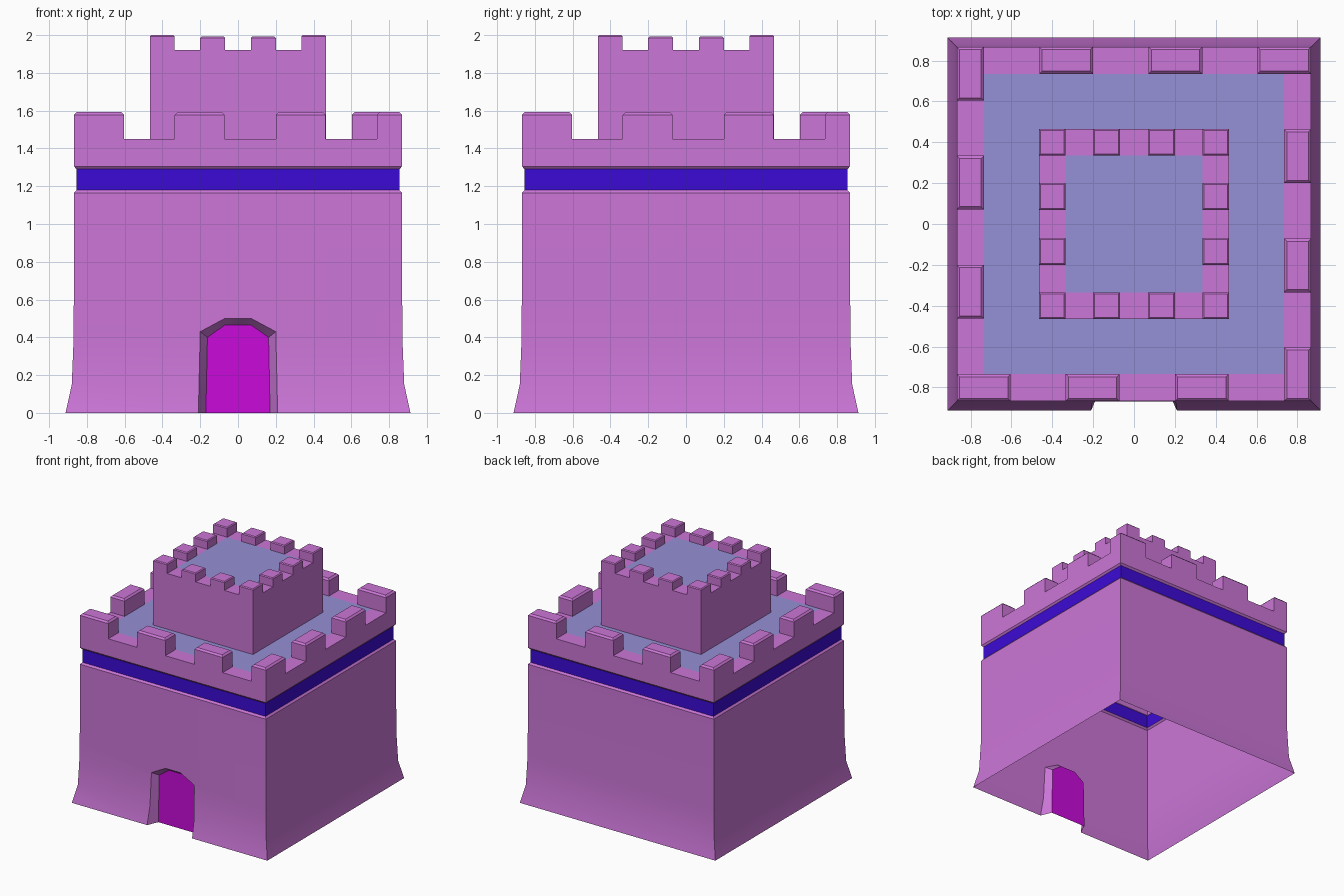
import bpy, bmesh, math
from mathutils import Matrix, Vector

cube = bpy.data.objects.get("Cube")
if cube:
    bpy.data.objects.remove(cube, do_unlink=True)


def material(name, colour):
    mat = bpy.data.materials.new(name)
    mat.use_nodes = True
    mat.diffuse_color = (*colour, 1)
    for node in mat.node_tree.nodes:
        if node.type == 'BSDF_PRINCIPLED':
            node.inputs["Base Color"].default_value = (*colour, 1)
    return mat


PINK, BLUE, FLOOR, DOOR = range(4)
materials = [
    material("wall_pink", (0.60, 0.18, 0.68)),
    material("band_blue", (0.045, 0.003, 0.66)),
    material("roof_lavender", (0.30, 0.28, 0.67)),
    material("door_magenta", (0.58, 0.003, 0.70)),
]


def finish(bm, name):
    mesh = bpy.data.meshes.new(name)
    bm.to_mesh(mesh)
    bm.free()
    obj = bpy.data.objects.new(name, mesh)
    bpy.context.collection.objects.link(obj)
    for mat in materials:
        mesh.materials.append(mat)
    bpy.ops.object.select_all(action='DESELECT')
    obj.select_set(True)
    bpy.context.view_layer.objects.active = obj
    bpy.ops.object.shade_smooth_by_angle(angle=math.radians(30))
    return obj


def square_tower(profile, band=None):
    """Loft square rings of (half width, height); cap the last ring as a roof."""
    bm = bmesh.new()
    rings = [[bm.verts.new((sx * r, sy * r, z))
              for sx, sy in ((-1, -1), (1, -1), (1, 1), (-1, 1))]
             for r, z in profile]
    for i, (low, high) in enumerate(zip(rings, rings[1:])):
        for k in range(4):
            n = (k + 1) % 4
            face = bm.faces.new((low[k], low[n], high[n], high[k]))
            face.material_index = BLUE if i == band else PINK
    bm.faces.new(rings[-1]).material_index = FLOOR
    bm.normal_update()
    return bm


def cut_doorway(bm, outline, depth_y):
    """Cut a convex opening in the front wall and add tapered jambs and a door."""
    inside = [f for f in bm.faces
              if f.normal.y < -0.9 and f.calc_center_median().z < 1]
    for (x0, z0), (x1, z1) in zip(outline, outline[1:]):
        point, normal = Vector((x0, 0, z0)), Vector((z1 - z0, 0, x0 - x1))
        geom = set(inside)
        for f in inside:
            geom.update(f.edges)
            geom.update(f.verts)
        cut = bmesh.ops.bisect_plane(bm, geom=list(geom), dist=1e-5,
                                     plane_co=point, plane_no=normal)
        faces = {g for g in cut["geom"] if isinstance(g, bmesh.types.BMFace)}
        inside = [f for f in faces | set(inside)
                  if (f.calc_center_median() - point).dot(normal) < 0]
    bmesh.ops.delete(bm, geom=inside, context='FACES')

    rim = [e for e in bm.edges
           if e.is_boundary and max(v.co.z for v in e.verts) > 1e-4]
    new = bmesh.ops.extrude_edge_only(bm, edges=rim)["geom"]
    verts = [g for g in new if isinstance(g, bmesh.types.BMVert)]
    for v in verts:
        if abs(v.co.x) > 0.1:
            v.co.x *= 0.81
        v.co.y = depth_y
        v.co.z *= 0.93
    # order around the door middle, so that the panel is one clean polygon
    verts.sort(key=lambda v: math.atan2(v.co.z - 0.2, v.co.x))
    panel = bm.faces.new(verts)
    panel.material_index = DOOR
    panel.normal_update()
    if panel.normal.y > 0:
        panel.normal_flip()


def merlon(bm, x0, x1, y0, y1, z0, z1, bevel, turn):
    """Open-bottomed block with bevelled top edges, turned round the centre."""
    centre = Vector(((x0 + x1) / 2, (y0 + y1) / 2, (z0 + z1) / 2))
    matrix = (Matrix.Rotation(turn, 4, 'Z') @ Matrix.Translation(centre)
              @ Matrix.Diagonal((x1 - x0, y1 - y0, z1 - z0, 1)))
    verts = bmesh.ops.create_cube(bm, size=1, matrix=matrix)["verts"]
    faces = {f for v in verts for f in v.link_faces}
    bottom = min(faces, key=lambda f: f.calc_center_median().z)
    top = max(faces, key=lambda f: f.calc_center_median().z)
    edges = list(top.edges)
    bmesh.ops.delete(bm, geom=[bottom], context='FACES_ONLY')
    bmesh.ops.bevel(bm, geom=edges, offset=bevel, segments=1, affect='EDGES')


# Main keep: flared foot, recessed band, parapet and roof, open underneath
keep = square_tower([(0.913, 0), (0.88, 0.15), (0.87, 0.4), (0.868, 1.165),
                     (0.855, 1.18), (0.855, 1.29), (0.868, 1.305),
                     (0.868, 1.45), (0.735, 1.45)], band=4)
cut_doorway(keep, [(0.21, 0), (0.2, 0.43), (0.07, 0.5),
                   (-0.07, 0.5), (-0.2, 0.43), (-0.21, 0)], -0.82)
finish(keep, "keep_walls")

# Upper tower
finish(square_tower([(0.466, 1.45), (0.466, 1.92), (0.335, 1.92)]), "upper_tower")

# Battlements: the same row on each of the four sides
outer, inner = bmesh.new(), bmesh.new()
for side in range(4):
    turn = side * math.pi / 2
    for x in (-0.868, -0.335, 0.2):
        merlon(outer, x, x + 0.264, -0.868, -0.735, 1.45, 1.592, 0.014, turn)
    for x, top in ((-0.466, 2.0), (-0.2, 1.992), (0.069, 1.992)):
        merlon(inner, x, x + 0.131, -0.466, -0.335, 1.92, top, 0.007, turn)
finish(outer, "keep_battlements")
finish(inner, "tower_battlements")
